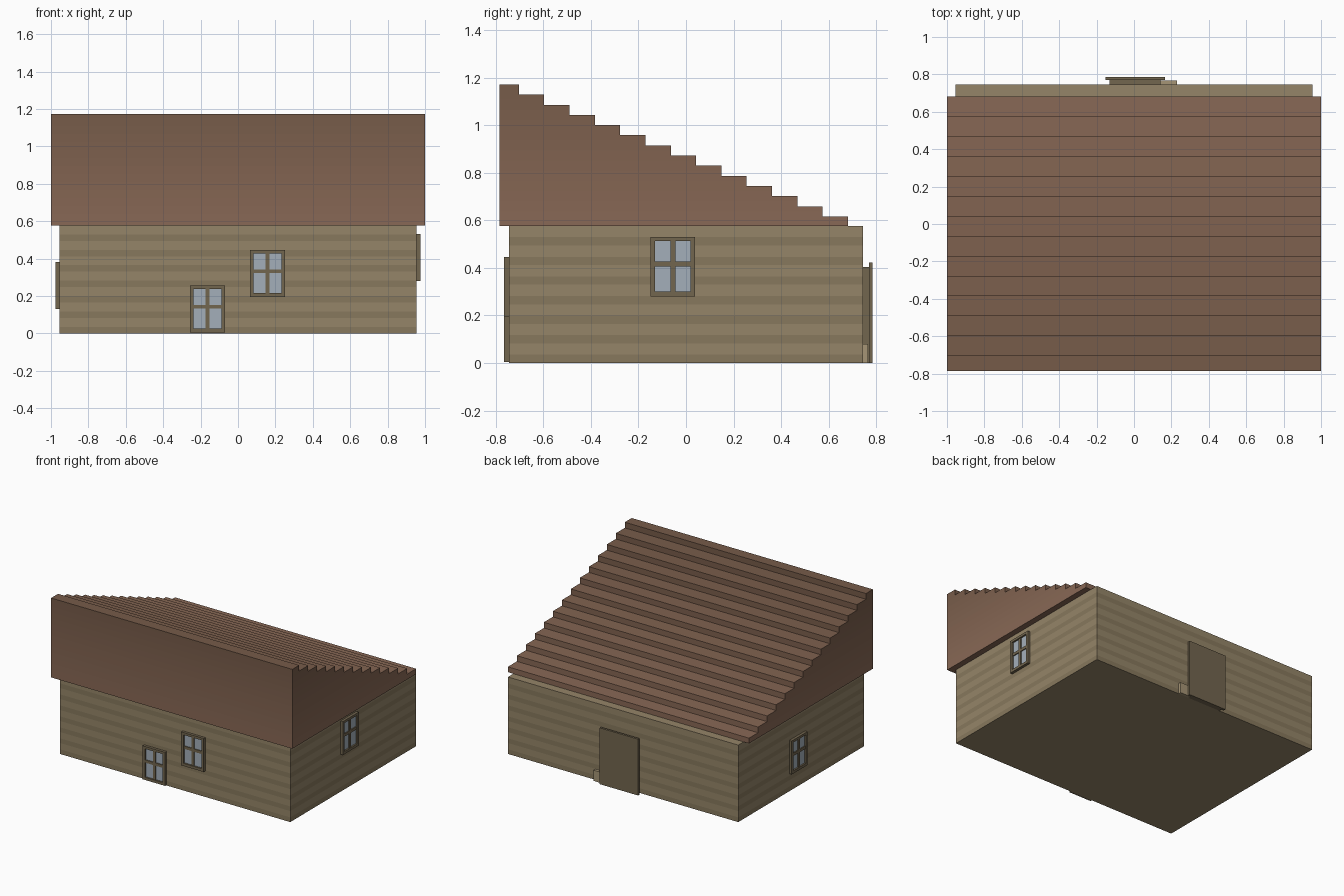
import bpy, bmesh
from math import radians
from mathutils import Matrix, Vector

if "Cube" in bpy.data.objects:
    bpy.data.objects.remove(bpy.data.objects["Cube"])


def material(name, rgb):
    m = bpy.data.materials.new(name)
    m.diffuse_color = (*rgb, 1)
    m.use_nodes = True
    m.node_tree.nodes["Principled BSDF"].inputs["Base Color"].default_value = m.diffuse_color
    return m


WALL = material("wall_wood", (0.30, 0.235, 0.14))
WALL_DARK = material("wall_wood_dark", (0.245, 0.19, 0.11))
TRIM = material("trim_wood", (0.17, 0.133, 0.078))
GLASS = material("glass", (0.37, 0.43, 0.49))
STONE = material("pale_wood", (0.38, 0.30, 0.18))


def finish(name, bm, mats, matrix=Matrix()):
    bmesh.ops.recalc_face_normals(bm, faces=bm.faces)
    me = bpy.data.meshes.new(name)
    bm.to_mesh(me)
    bm.free()
    for m in mats:
        me.materials.append(m)
    ob = bpy.data.objects.new(name, me)
    ob.matrix_world = matrix
    bpy.context.collection.objects.link(ob)
    return ob


def add_box(bm, x0, x1, y0, y1, z0, z1):
    size = Matrix.Diagonal((x1 - x0, y1 - y0, z1 - z0, 1))
    mid = Matrix.Translation(((x0 + x1) / 2, (y0 + y1) / 2, (z0 + z1) / 2))
    bmesh.ops.create_cube(bm, size=1, matrix=mid @ size)


def boxes(name, mat, dims, matrix=Matrix()):
    bm = bmesh.new()
    for d in dims:
        add_box(bm, *d)
    return finish(name, bm, [mat], matrix)


def slice_z(bm, heights):
    for z in heights:
        bmesh.ops.bisect_plane(bm, geom=bm.verts[:] + bm.edges[:] + bm.faces[:],
                               plane_co=(0, 0, z), plane_no=(0, 0, 1))


# Walls with darker horizontal plank bands
WX, WY, EAVE = 0.955, 0.745, 0.577
bm = bmesh.new()
add_box(bm, -WX, WX, -WY, WY, 0, EAVE)
pitch = EAVE / 7
slice_z(bm, [pitch * k + o for k in range(7) for o in (0.035, pitch) if pitch * k + o < EAVE - 0.01])
for f in bm.faces:
    if abs(f.normal.z) < 0.5:
        f.material_index = int(f.calc_center_median().z % pitch < 0.035)
finish("walls", bm, [WALL, WALL_DARK])

# Stepped lean-to roof: stair profile extruded along x
STEPS, FRONT, TOP, RISE, RUN = 14, -0.785, 1.172, 0.0427, 0.1065
profile = [(FRONT, EAVE), (FRONT, TOP)]
for i in range(STEPS):
    y = -0.703 + i * RUN
    z = TOP - i * RISE
    profile += [(y, z), (y, z - RISE if i < STEPS - 1 else EAVE)]
bm = bmesh.new()
face = bm.faces.new([bm.verts.new((-1, y, z)) for y, z in profile])
ext = bmesh.ops.extrude_face_region(bm, geom=[face], use_keep_orig=True)
bmesh.ops.translate(bm, vec=Vector((2, 0, 0)),
                    verts=[v for v in ext["geom"] if isinstance(v, bmesh.types.BMVert)])
# Colour fades darker towards the ridge
slice_z(bm, [TOP - (i + 0.5) * RISE for i in range(STEPS - 1)])
low, high = Vector((0.25, 0.14, 0.092)), Vector((0.18, 0.104, 0.066))
shades = [material(f"roof_{i}", low.lerp(high, i / 13)) for i in range(STEPS)]
for f in bm.faces:
    t = (f.calc_center_median().z - EAVE) / (TOP - EAVE)
    f.material_index = max(0, min(13, int(t * STEPS)))
finish("roof", bm, shades)


# Windows: local frame faces -y, with its bottom centre at the origin
def window(name, location, angle):
    m = Matrix.Translation(location) @ Matrix.Rotation(radians(angle), 4, "Z")
    w, h, d = 0.0935, 0.251, 0.02
    boxes(name + "_frame", TRIM, [
        (-w, -w + 0.019, -d, 0, 0, h), (w - 0.019, w, -d, 0, 0, h),
        (-w + 0.019, w - 0.019, -d, 0, 0, 0.02), (-w + 0.019, w - 0.019, -d, 0, h - 0.018, h),
        (-0.0105, 0.0105, -0.015, 0, 0.02, h - 0.018),
        (-w + 0.019, w - 0.019, -0.015, 0, 0.127, 0.148)], m)
    boxes(name + "_glass", GLASS, [(-w + 0.01, w - 0.01, -0.008, 0, 0.01, h - 0.01)], m)


window("front_upper_window", (0.158, -WY, 0.195), 0)
window("front_lower_window", (-0.163, -WY, 0.005), 0)
window("right_window", (WX, -0.055, 0.28), 90)
window("left_window", (-WX, 0.047, 0.131), -90)

# Back door, its frame and the low block beside it
boxes("door_frame", TRIM, [(-0.131, 0.142, WY, 0.769, 0, 0.404)])
boxes("door", TRIM, [(-0.152, 0.166, 0.769, 0.785, 0, 0.422)])
boxes("door_side_block", STONE, [(0.142, 0.229, WY, 0.766, 0, 0.08)])
